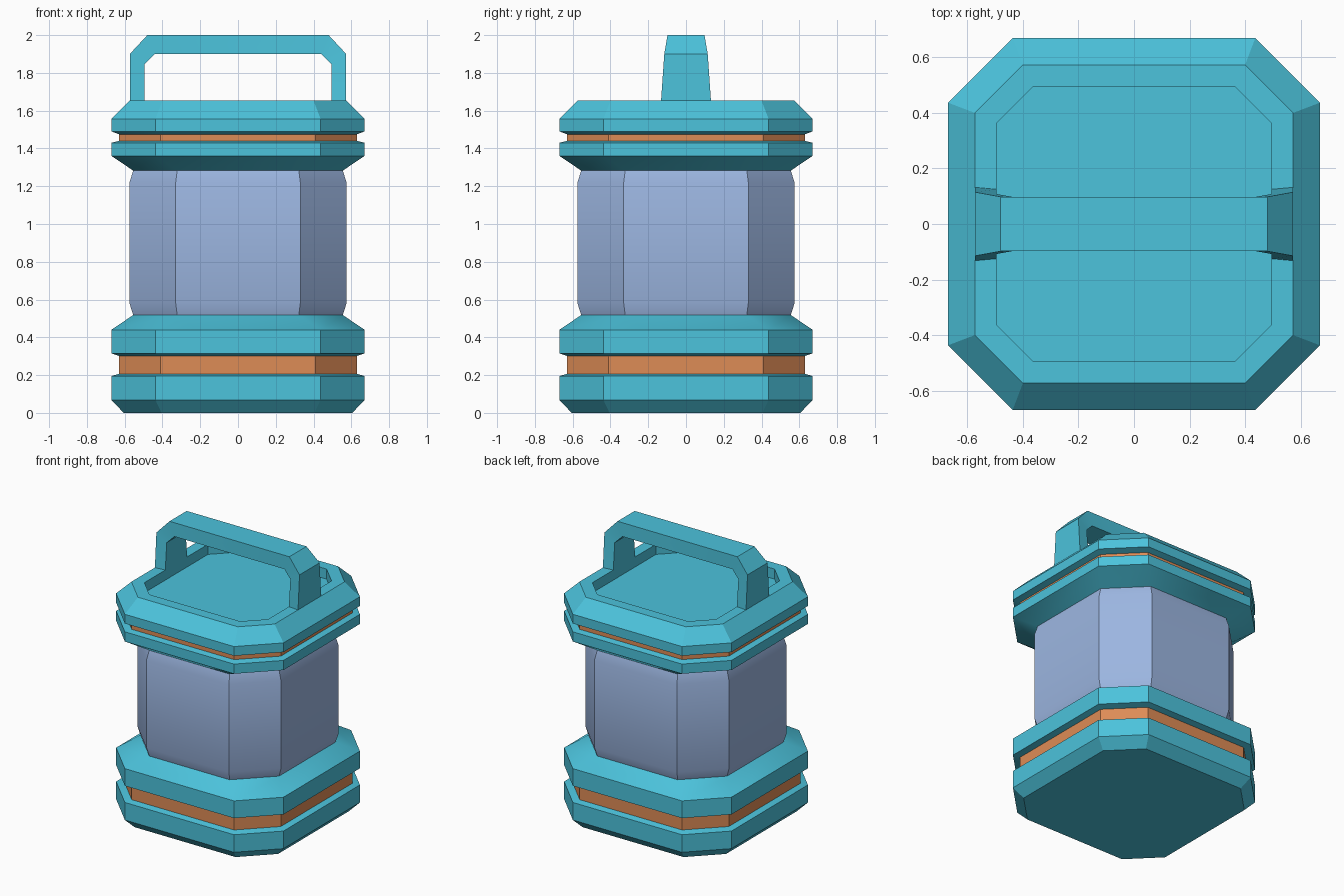
import bpy
import math

cube = bpy.data.objects.get("Cube")
if cube:
    bpy.data.objects.remove(cube, do_unlink=True)


def material(name, rgb):
    mat = bpy.data.materials.new(name)
    mat.use_nodes = True
    mat.diffuse_color = (*rgb, 1)
    mat.node_tree.nodes["Principled BSDF"].inputs["Base Color"].default_value = (*rgb, 1)
    return mat


teal = material("teal", (0.072, 0.546, 0.716))
orange = material("orange", (0.73, 0.262, 0.093))
blue = material("pale_blue", (0.332, 0.468, 0.753))


def add_object(name, verts, faces, mats):
    mesh = bpy.data.meshes.new(name)
    mesh.from_pydata(verts, [], faces)
    for mat in mats:
        mesh.materials.append(mat)
    obj = bpy.data.objects.new(name, mesh)
    bpy.context.collection.objects.link(obj)
    bpy.ops.object.select_all(action='DESELECT')
    obj.select_set(True)
    bpy.context.view_layer.objects.active = obj
    bpy.ops.object.shade_smooth_by_angle(angle=math.radians(30))
    return obj


def octagon(half, cut, z):
    """Square of the given half width with corners cut off at +-cut."""
    return [(half, -cut, z), (half, cut, z), (cut, half, z), (-cut, half, z),
            (-half, cut, z), (-half, -cut, z), (-cut, -half, z), (cut, -half, z)]


def loft(name, rings, mats, cap_start=False, cap_end=False, band=None):
    """Skin octagons (half, cut, z); the ring step numbered band takes the second material."""
    verts = [p for ring in rings for p in octagon(*ring)]
    faces = []
    for r in range(len(rings) - 1):
        for i in range(8):
            j = (i + 1) % 8
            faces.append((r * 8 + i, r * 8 + j, r * 8 + 8 + j, r * 8 + 8 + i))
    if cap_start:
        faces.append(tuple(reversed(range(8))))
    if cap_end:
        faces.append(tuple(range(len(verts) - 8, len(verts))))
    obj = add_object(name, verts, faces, mats)
    if band is not None:
        for poly in obj.data.polygons[band * 8:band * 8 + 8]:
            poly.material_index = 1
    return obj


WIDE = (0.67, 0.437)
GROOVE = (0.63, 0.41)
NECK = (0.555, 0.322)
BODY = (0.575, 0.33)

# Base with a recessed orange band
loft("base", [(0.605, 0.405, 0), (*WIDE, 0.068), (*WIDE, 0.195), (*GROOVE, 0.207),
              (*GROOVE, 0.302), (*WIDE, 0.315), (*WIDE, 0.44), (*NECK, 0.518)],
     [teal, orange], cap_start=True, band=3)

# Container body
loft("body", [(*NECK, 0.518), (*BODY, 0.582), (*BODY, 1.218), (*NECK, 1.283)], [blue])

# Lid with a thin orange band and a sunken top panel
loft("lid", [(*NECK, 1.283), (*WIDE, 1.36), (*WIDE, 1.43), (*GROOVE, 1.44),
             (*GROOVE, 1.475), (*WIDE, 1.49), (*WIDE, 1.557), (0.573, 0.4, 1.653),
             (0.495, 0.363, 1.653), (0.495, 0.363, 1.58)],
     [teal, orange], cap_end=True, band=3)

# Handle: outer and inner outline points as (x, z, half depth)
outer = [(0.573, 1.653, 0.132), (0.573, 1.9, 0.115), (0.48, 2.0, 0.098)]
inner = [(0.495, 1.653, 0.125), (0.495, 1.845, 0.108), (0.44, 1.9, 0.098)]


def mirrored(side):
    return side + [(-x, z, d) for x, z, d in reversed(side)]


verts = []
for (ox, oz, od), (ix, iz, idp) in zip(mirrored(outer), mirrored(inner)):
    verts += [(ox, -od, oz), (ox, od, oz), (ix, idp, iz), (ix, -idp, iz)]
faces = []
for s in range(0, len(verts) - 4, 4):
    for i in range(4):
        j = (i + 1) % 4
        faces.append((s + i, s + j, s + 4 + j, s + 4 + i))
add_object("handle", verts, faces, [teal])
